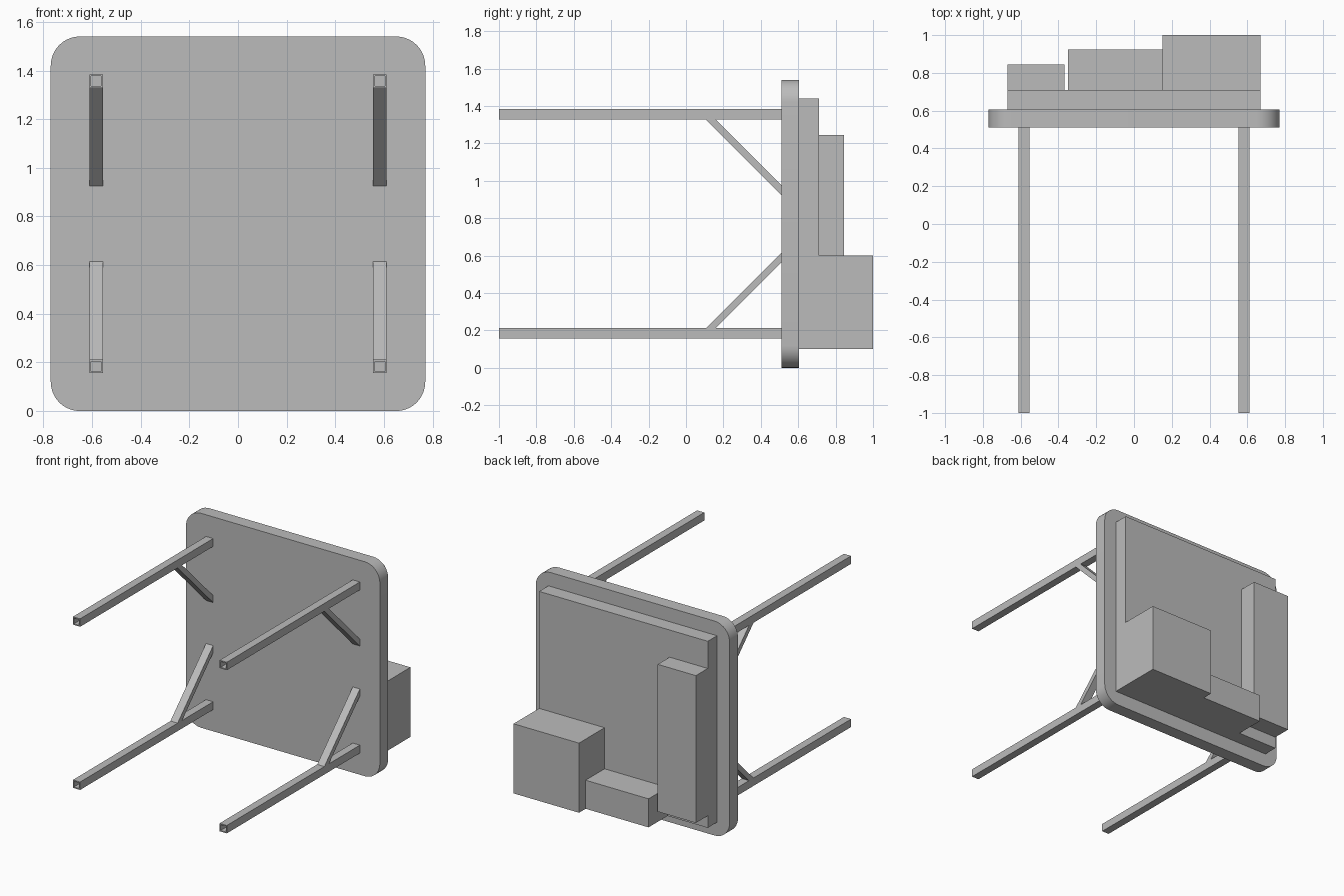
import bpy
import bmesh
import math

if "Cube" in bpy.data.objects:
    bpy.data.objects.remove(bpy.data.objects["Cube"], do_unlink=True)

grey = bpy.data.materials.new("plain_grey")
grey.use_nodes = True
COLOUR = (0.5, 0.5, 0.5, 1)
grey.diffuse_color = COLOUR
grey.node_tree.nodes["Principled BSDF"].inputs["Base Color"].default_value = COLOUR


def finish(name, bm):
    bmesh.ops.recalc_face_normals(bm, faces=bm.faces)
    mesh = bpy.data.meshes.new(name)
    bm.to_mesh(mesh)
    bm.free()
    mesh.materials.append(grey)
    obj = bpy.data.objects.new(name, mesh)
    bpy.context.collection.objects.link(obj)
    return obj


def box_mesh(xs, ys, zs):
    bm = bmesh.new()
    bmesh.ops.create_cube(bm, size=1)
    for v in bm.verts:
        v.co = [r[0] if c < 0 else r[1] for c, r in zip(v.co, (xs, ys, zs))]
    return bm


def box(name, xs, ys, zs):
    return finish(name, box_mesh(xs, ys, zs))


def tube(name, x, z, half, wall, y0, y1):
    """Square hollow tube running along y, open at the front."""
    bm = bmesh.new()
    corners = ((-1, -1), (1, -1), (1, 1), (-1, 1))
    rings = [[bm.verts.new((x + a * h, y, z + b * h)) for a, b in corners]
             for h, y in ((half, y1), (half, y0), (half - wall, y0), (half - wall, y1))]
    for k in range(4):
        for i in range(4):
            j = (i + 1) % 4
            a, b = rings[k], rings[(k + 1) % 4]
            bm.faces.new((a[i], a[j], b[j], b[i]))
    return finish(name, bm)


def prism(name, profile, x0, x1):
    """Extrude a (y, z) profile along x."""
    bm = bmesh.new()
    face = bm.faces.new([bm.verts.new((x0, y, z)) for y, z in profile])
    ext = bmesh.ops.extrude_face_region(bm, geom=[face])["geom"]
    moved = [g for g in ext if isinstance(g, bmesh.types.BMVert)]
    bmesh.ops.translate(bm, verts=moved, vec=(x1 - x0, 0, 0))
    return finish(name, bm)


# Main panel with rounded corners
PANEL_FRONT, PANEL_BACK, HEIGHT = 0.51, 0.605, 1.54
bm = box_mesh((-0.77, 0.77), (PANEL_FRONT, PANEL_BACK), (0, HEIGHT))
along_y = [e for e in bm.edges
           if abs(e.verts[0].co.y - e.verts[1].co.y) > 0.01]
bmesh.ops.bevel(bm, geom=along_y, offset=0.12, segments=10,
                profile=0.5, affect='EDGES')
panel = finish("panel", bm)
bpy.ops.object.select_all(action='DESELECT')
panel.select_set(True)
bpy.context.view_layer.objects.active = panel
bpy.ops.object.shade_smooth_by_angle(angle=math.radians(30))

# Backing plate and the blocks mounted on it
PLATE_BACK = 0.71
box("backing_plate", (-0.67, 0.67), (PANEL_BACK, PLATE_BACK), (0.1, 1.44))
box("large_block", (0.15, 0.67), (PLATE_BACK, 1.0), (0.1, 0.6))
box("low_block", (-0.35, 0.15), (PLATE_BACK, 0.925), (0.1, 0.305))
box("tall_block", (-0.67, -0.367), (PLATE_BACK, 0.845), (0.187, 1.245))

# Four tube legs, each with a diagonal brace towards the middle of the panel
HALF, LEG_X, LEG_Z = 0.0285, 0.583, 0.184
for side, sx in (("left", 1), ("right", -1)):
    for level, up in (("lower", 1), ("upper", -1)):
        x = sx * LEG_X
        z = LEG_Z if up > 0 else HEIGHT - LEG_Z
        tube(f"{level}_{side}_leg", x, z, HALF, 0.008, -1, PANEL_FRONT)
        start = z + up * HALF
        profile = [(0.107, start), (0.158, start),
                   (PANEL_FRONT, start + up * 0.352),
                   (PANEL_FRONT, start + up * 0.403)]
        prism(f"{level}_{side}_brace", profile, x - HALF, x + HALF)
